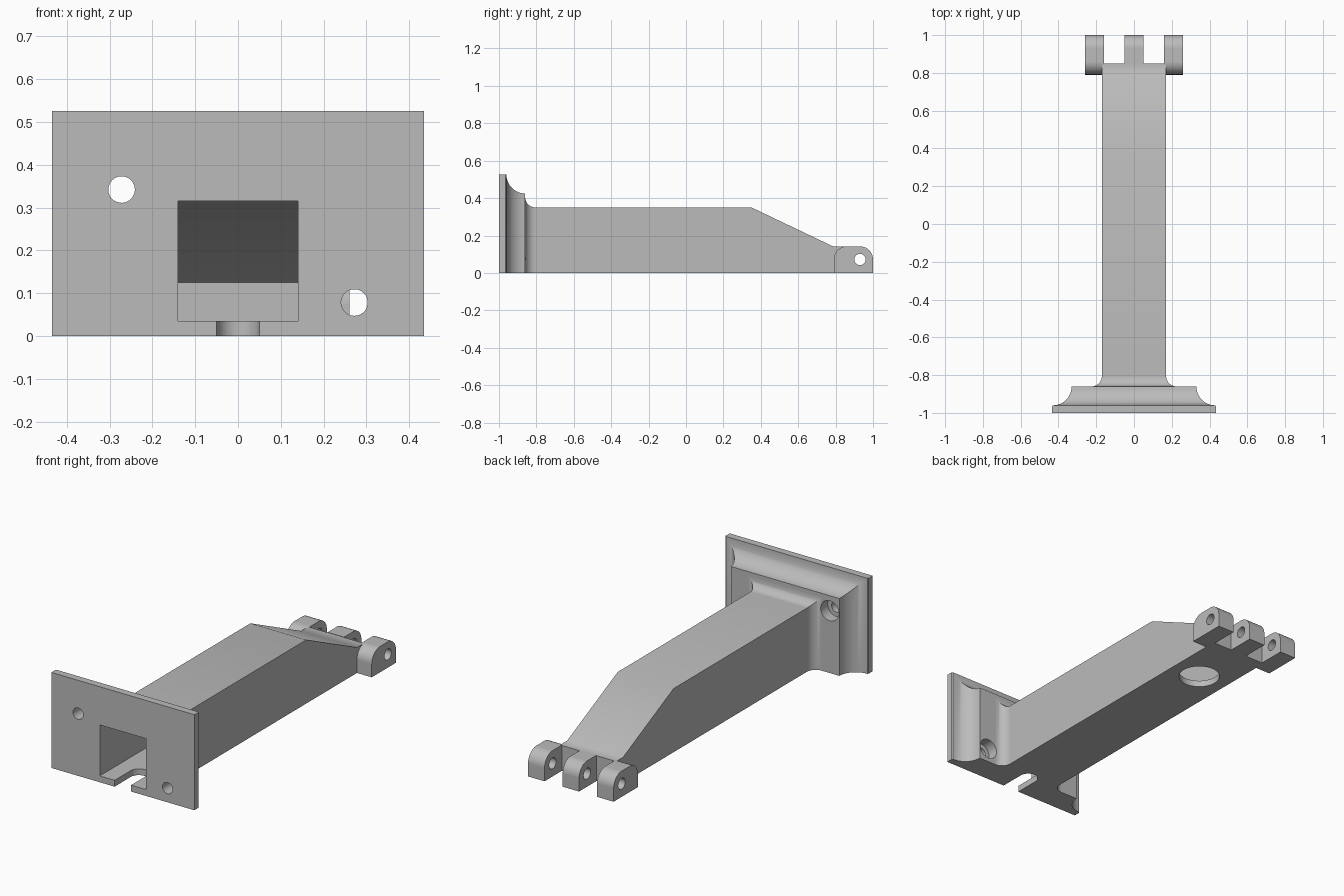
import bpy, bmesh
from math import sin, cos, pi, radians

cube = bpy.data.objects.get("Cube")
if cube:
    bpy.data.objects.remove(cube, do_unlink=True)

grey = bpy.data.materials.new("plain grey")
grey.use_nodes = True
colour = (0.5, 0.5, 0.5, 1)
grey.diffuse_color = colour
grey.node_tree.nodes["Principled BSDF"].inputs["Base Color"].default_value = colour


def loft(name, rings):
    """Skin a chain of equal-length point rings and cap both ends."""
    bm = bmesh.new()
    rows = [[bm.verts.new(p) for p in ring] for ring in rings]
    for a, b in zip(rows, rows[1:]):
        for i in range(len(a)):
            j = (i + 1) % len(a)
            bm.faces.new((a[i], a[j], b[j], b[i]))
    bm.faces.new(rows[0])
    bm.faces.new(rows[-1])
    bmesh.ops.recalc_face_normals(bm, faces=bm.faces)
    mesh = bpy.data.meshes.new(name)
    bm.to_mesh(mesh)
    bm.free()
    mesh.materials.append(grey)
    obj = bpy.data.objects.new(name, mesh)
    bpy.context.collection.objects.link(obj)
    return obj


def section(y, half, top, bottom=0):
    return [(-half, y, bottom), (half, y, bottom), (half, y, top), (-half, y, top)]


def arc(cx, cy, r, start, end, steps=12):
    angles = [radians(start + (end - start) * i / steps) for i in range(steps + 1)]
    return [(cx + r * cos(a), cy + r * sin(a)) for a in angles]


def along_x(name, outline, x0, x1):
    return loft(name, [[(x, y, z) for y, z in outline] for x in (x0, x1)])


def along_y(name, outline, y0, y1):
    return loft(name, [[(x, y, z) for x, z in outline] for y in (y0, y1)])


def along_z(name, outline, z0, z1):
    return loft(name, [[(x, y, z) for x, y in outline] for z in (z0, z1)])


def circle(cx, cy, r):
    return arc(cx, cy, r, 0, 360, 40)[:-1]


def cut(obj, cutter):
    cutter.hide_render = True
    mod = obj.modifiers.new("cut", 'BOOLEAN')
    mod.operation = 'DIFFERENCE'
    mod.solver = 'EXACT'
    mod.object = cutter
    bpy.context.view_layer.objects.active = obj
    bpy.ops.object.modifier_apply(modifier=mod.name)
    bpy.data.objects.remove(cutter, do_unlink=True)


def finish(obj):
    bpy.ops.object.select_all(action='DESELECT')
    obj.select_set(True)
    bpy.context.view_layer.objects.active = obj
    bpy.ops.object.shade_smooth_by_angle(angle=radians(30))
    mod = obj.modifiers.new("even shading", 'WEIGHTED_NORMAL')
    mod.keep_sharp = True


# Mounting plate, coved block and tapering arm as one skin
half, top = 0.17, 0.35
rings = [section(-1, 0.435, 0.525), section(-0.965, 0.435, 0.525)]
for y, d in arc(-0.86, 0.1, 0.1, 180, 270):
    rings.append(section(y, 0.33 + d, 0.425 + d))
for y, d in arc(-0.805, 0.055, 0.055, 180, 270):
    rings.append(section(y, half + d, top + d))
rings += [section(0.35, half, top), section(0.79, half, 0.14), section(0.85, half, 0.14)]
arm = loft("arm_and_mounting_plate", rings)

# Hollow interior, open at the front
cut(arm, loft("cavity", [section(-1.1, 0.14, 0.315, 0.035), section(0.34, 0.14, 0.315, 0.035),
                         section(0.738, 0.14, 0.125, 0.035)]))

# Round-ended cable slot and round opening in the floor
slot = [(-0.05, -1.1), (0.05, -1.1)] + arc(0, -0.86, 0.05, 0, 180)
cut(arm, along_z("slot", slot, -0.1, 0.1))
cut(arm, along_z("floor_opening", circle(0, 0.53, 0.106), -0.1, 0.08))

# Screw holes with recesses for the heads
for x, z in ((-0.272, 0.342), (0.272, 0.078)):
    cut(arm, along_y("screw_hole", circle(x, z, 0.031), -1.1, -0.7))
    cut(arm, along_y("screw_recess", circle(x, z, 0.055), -0.92, -0.7))
finish(arm)

# Hinge lugs: outer pair rounded at both ends, middle one square at the arm
nose = [(1, 0)] + arc(0.93, 0.072, 0.07, 0, 90)
outer = nose + arc(0.86, 0.072, 0.07, 90, 180) + [(0.79, 0)]
middle = nose + [(0.85, 0.142), (0.85, 0)]
for name, outline, x0, x1 in (("left_lug", outer, 0.16, 0.26),
                              ("middle_lug", middle, -0.05, 0.05),
                              ("right_lug", outer, -0.26, -0.16)):
    lug = along_x(name, outline, x0, x1)
    cut(lug, along_x("pin_hole", circle(0.93, 0.072, 0.03), x0 - 0.1, x1 + 0.1))
    finish(lug)
